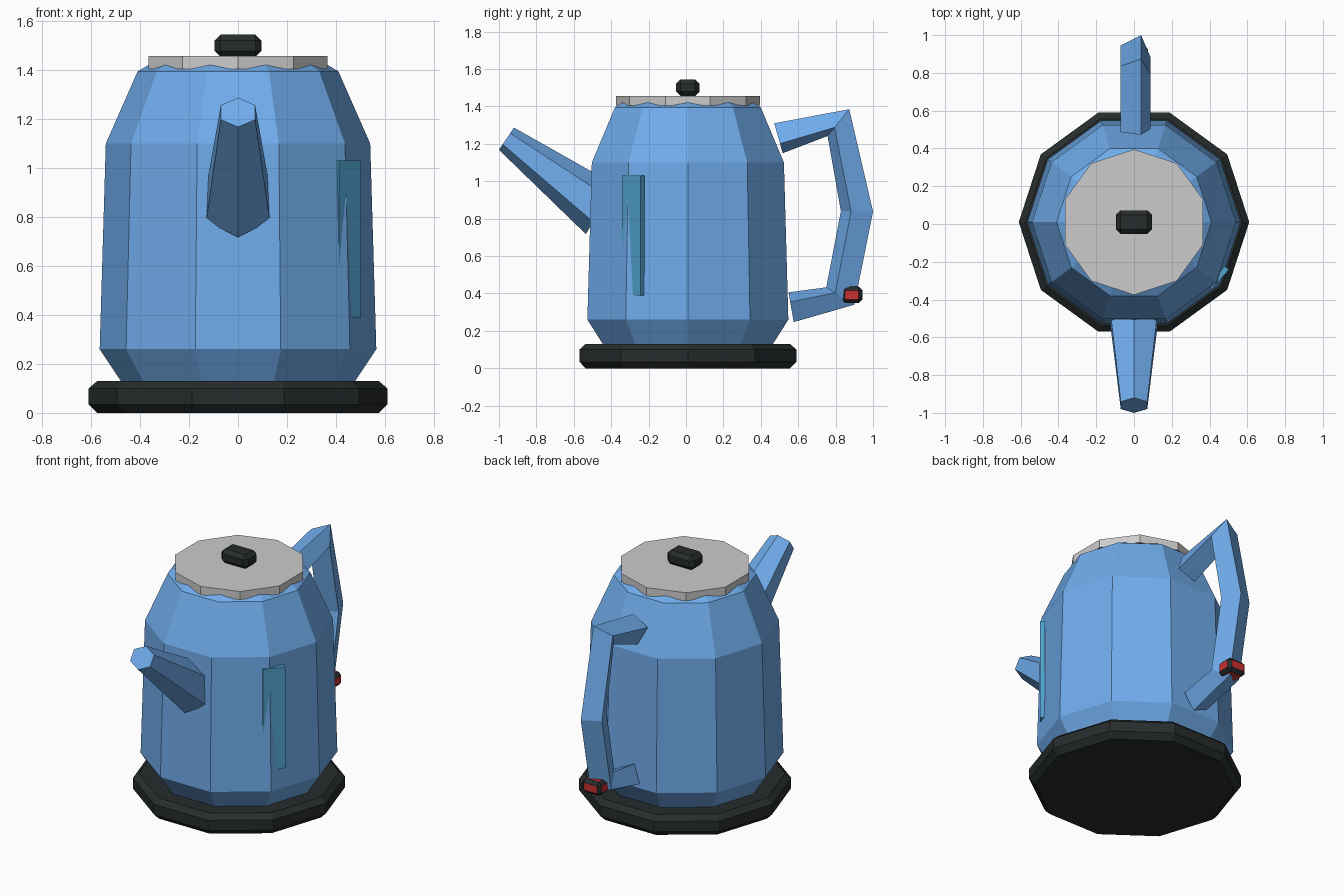
import bpy, bmesh, math
from mathutils import Matrix

if "Cube" in bpy.data.objects:
    bpy.data.objects.remove(bpy.data.objects["Cube"])

CY = 0.01   # body axis sits slightly behind the origin


def material(name, rgb):
    m = bpy.data.materials.new(name)
    m.diffuse_color = (*rgb, 1)
    m.use_nodes = True
    m.node_tree.nodes["Principled BSDF"].inputs["Base Color"].default_value = m.diffuse_color
    return m


BLUE = material("blue_enamel", (0.16, 0.41, 0.83))
DARK = material("dark_plastic", (0.02, 0.025, 0.025))
RED = material("red_plastic", (0.6, 0.03, 0.03))
GLASS = material("gauge_blue", (0.08, 0.35, 0.6))


def loft(name, rings, mat=None):
    """Skin a list of equal-sized vertex rings and cap both ends."""
    bm = bmesh.new()
    loops = [[bm.verts.new(p) for p in ring] for ring in rings]
    n = len(loops[0])
    for a, b in zip(loops, loops[1:]):
        for i in range(n):
            j = (i + 1) % n
            bm.faces.new((a[i], a[j], b[j], b[i]))
    bm.faces.new(loops[0])
    bm.faces.new(loops[-1])
    bmesh.ops.recalc_face_normals(bm, faces=bm.faces)
    me = bpy.data.meshes.new(name)
    bm.to_mesh(me)
    bm.free()
    ob = bpy.data.objects.new(name, me)
    bpy.context.collection.objects.link(ob)
    if mat:
        me.materials.append(mat)
    return ob


def turned(name, profile, mat=None, turn=0.0, n=10):
    """Ten-sided turned shape from (radius, z) points."""
    angles = [turn + math.tau * i / n for i in range(n)]
    return loft(name, [[(r * math.cos(a), CY + r * math.sin(a), z) for a in angles]
                       for r, z in profile], mat)


def box(name, size, loc, mat, bevel=0.0, rot=0.0, edge_mat=None):
    bm = bmesh.new()
    bmesh.ops.create_cube(bm, size=1, matrix=Matrix.Diagonal((*size, 1)))
    me = bpy.data.meshes.new(name)
    bm.to_mesh(me)
    bm.free()
    ob = bpy.data.objects.new(name, me)
    bpy.context.collection.objects.link(ob)
    ob.location = loc
    ob.rotation_euler.z = rot
    me.materials.append(mat)
    if edge_mat:
        me.materials.append(edge_mat)
    if bevel:
        mod = ob.modifiers.new("chamfer", 'BEVEL')
        mod.width = bevel
        mod.segments = 1
        mod.limit_method = 'NONE'
        if edge_mat:
            mod.material = 1
    return ob


# Base, body and lid
turned("base", [(0.575, 0), (0.61, 0.035), (0.61, 0.10), (0.575, 0.13)], DARK)
turned("body", [(0.475, 0.125), (0.565, 0.26), (0.54, 1.10), (0.41, 1.395), (0.36, 1.425)], BLUE)
turned("lid", [(0.385, 1.405), (0.385, 1.457)], turn=math.radians(18))

# Lid knob
box("knob", (0.19, 0.125, 0.09), (0, CY, 1.5), DARK, 0.024)


# Spout: tapered hexagon with corners at top and bottom
def hex_ring(bottom, top, half):
    def at(t, x):
        return (x, bottom[0] + t * (top[0] - bottom[0]), bottom[1] + t * (top[1] - bottom[1]))
    return [at(0, 0), at(.25, half), at(.75, half), at(1, 0), at(.75, -half), at(.25, -half)]


loft("spout", [hex_ring((-0.535, 0.717), (-0.385, 0.985), 0.13),
               hex_ring((-1.0, 1.168), (-0.92, 1.287), 0.07)], BLUE)

# Handle: twisted square section, (outer, inner) corners at each bend in y, z
bends = [((0.472, 1.31), (0.517, 1.15)),
         ((0.873, 1.385), (0.757, 1.242)),
         ((1.0, 0.838), (0.828, 0.84)),
         ((0.9, 0.34), (0.75, 0.433)),
         ((0.576, 0.247), (0.548, 0.406))]
section = [(0.03, 1), (0.08, -0.36), (-0.03, -1), (-0.08, 0.36)]
rings = []
for (oy, oz), (iy, iz) in bends:
    cy, cz, dy, dz = (oy + iy) / 2, (oz + iz) / 2, (oy - iy) / 2, (oz - iz) / 2
    rings.append([(0.0075 + x, cy + k * dy, cz + k * dz) for x, k in section])
loft("handle", rings, BLUE)

# Switch at the foot of the handle
box("switch", (0.13, 0.112, 0.088), (0.01, 0.887, 0.393), RED, 0.02, edge_mat=DARK)

# Water gauge strip, grazing the front right corner of the body
a = math.radians(48)
inset = 0.015 - 0.003
box("water_gauge", (0.134, 0.03, 0.64),
    (0.456 - inset * math.sin(a), -0.290 + inset * math.cos(a), 0.71), GLASS, rot=a)
